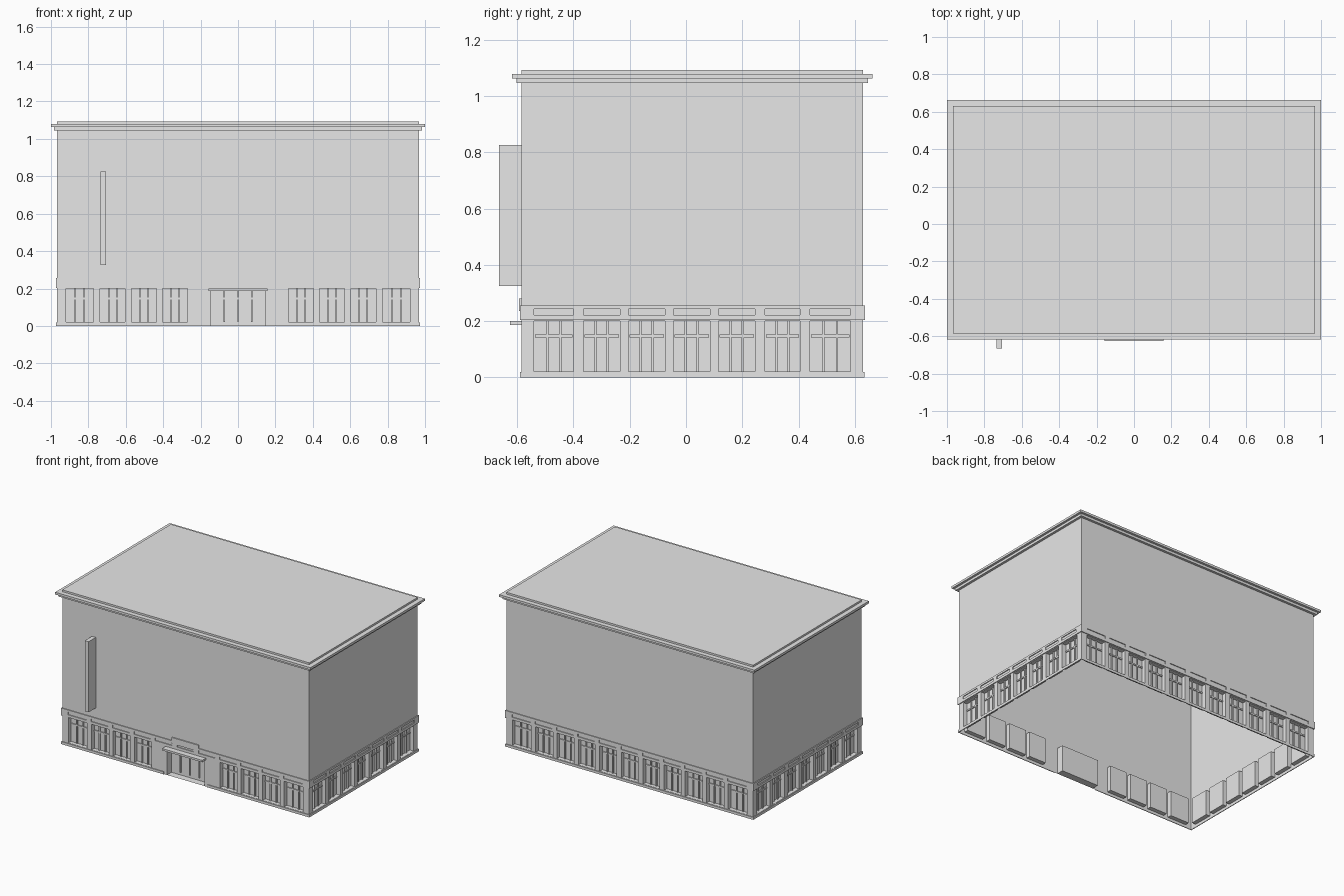
import bpy
import bmesh
from mathutils import Matrix, Vector

if "Cube" in bpy.data.objects:
    bpy.data.objects.remove(bpy.data.objects["Cube"], do_unlink=True)

# One plain grey
grey = bpy.data.materials.new("plain grey")
grey.use_nodes = True
grey.diffuse_color = (0.8, 0.8, 0.8, 1)
grey.node_tree.nodes["Principled BSDF"].inputs["Base Color"].default_value = (0.8, 0.8, 0.8, 1)

HALF_X, FRONT, BACK = 0.967, -0.585, 0.63
MID_Y, HALF_Y = (FRONT + BACK) / 2, (BACK - FRONT) / 2
WALL_TOP = 1.046
SILL, HEAD, RECESS = 0.02, 0.2, 0.03
parts = {}


def part(name):
    return parts.setdefault(name, bmesh.new())


def quad(bm, frame, points):
    bm.faces.new([bm.verts.new(frame @ Vector(p)) for p in points])


def box(name, frame, u0, u1, d0, d1, z0, z1):
    """Box in wall space: u along the wall, d outwards, z up."""
    size = Matrix.Diagonal((u1 - u0, d1 - d0, z1 - z0, 1))
    place = Matrix.Translation(((u0 + u1) / 2, (d0 + d1) / 2, (z0 + z1) / 2))
    bmesh.ops.create_cube(part(name), size=1, matrix=frame @ place @ size)


def wall_frame(origin, along, out):
    m = Matrix.Identity(4)
    m.col[0][:3] = along
    m.col[1][:3] = out
    m.col[3][:3] = origin
    return m


def wall(frame, half, openings):
    """Thin wall with recessed openings (u0, u1, z0, z1, depth)."""
    bm = part("walls")

    def panel(u0, u1, z0, z1, d=0):
        if z1 - z0 > 0.001:
            quad(bm, frame, [(u0, d, z0), (u1, d, z0), (u1, d, z1), (u0, d, z1)])

    u = -half
    for u0, u1, z0, z1, depth in sorted(openings):
        panel(u, u0, 0, WALL_TOP)
        panel(u0, u1, 0, z0)
        panel(u0, u1, z1, WALL_TOP)
        panel(u0, u1, z0, z1, -depth)
        ring = [(u0, z0), (u1, z0), (u1, z1), (u0, z1)]
        for (a, az), (b, bz) in zip(ring, ring[1:] + ring[:1]):
            quad(bm, frame, [(a, 0, az), (b, 0, bz), (b, -depth, bz), (a, -depth, az)])
        u = u1
    panel(u, half, 0, WALL_TOP)


def bars(name, frame, u0, u1, top, depth, count, rail):
    """Upright bars and one rail in front of a recessed pane."""
    step = (u1 - u0) / count
    for i in range(1, count):
        u = u0 + i * step
        box(name, frame, u - 0.004, u + 0.004, -depth, 0.009 - depth, SILL, top)
    for i in range(count):
        box(name, frame, u0 + i * step + 0.004, u0 + (i + 1) * step - 0.004,
            -depth, 0.007 - depth, rail, rail + 0.01)


def band(frame, half, columns):
    """Shallow band above the windows with a slot over each column."""
    out = 0.006
    end = half + out
    box("slot_band", frame, -end, end, 0, out, 0.204, 0.222)
    box("slot_band", frame, -end, end, 0, out, 0.242, 0.256)
    u = -end
    for u0, u1 in sorted(columns):
        box("slot_band", frame, u, u0, 0, out, 0.222, 0.242)
        u = u1
    box("slot_band", frame, u, end, 0, out, 0.222, 0.242)


# Window columns
half_row = [(0.27, 0.403), (0.435, 0.57), (0.603, 0.737), (0.772, 0.92)]
mirrored = [(-b, -a) for a, b in half_row]
middle = [(-0.235, -0.105), (-0.065, 0.065), (0.105, 0.235)]
long_row = mirrored + middle + half_row
side_y = [(-0.54, -0.4), (-0.365, -0.235), (-0.205, -0.075), (-0.045, 0.085),
          (0.115, 0.245), (0.28, 0.405), (0.44, 0.585)]
side_row = [(a - MID_Y, b - MID_Y) for a, b in side_y]
side_flip = [(-b, -a) for a, b in side_row]

front = wall_frame((0, FRONT, 0), (1, 0, 0), (0, -1, 0))
back = wall_frame((0, BACK, 0), (-1, 0, 0), (0, 1, 0))
right = wall_frame((HALF_X, MID_Y, 0), (0, 1, 0), (1, 0, 0))
left = wall_frame((-HALF_X, MID_Y, 0), (0, -1, 0), (-1, 0, 0))

DOOR, DOOR_TOP, DOOR_DEPTH = 0.147, 0.186, 0.05
door = (-DOOR, DOOR, 0, DOOR_TOP, DOOR_DEPTH)

# Four walls with windows, band and plinth
for frame, half, windows, slots, extra in (
        (front, HALF_X, mirrored + half_row, long_row, [door]),
        (back, HALF_X, long_row, long_row, []),
        (right, HALF_Y, side_row, side_row, []),
        (left, HALF_Y, side_flip, side_flip, [])):
    wall(frame, half, [(a, b, SILL, HEAD, RECESS) for a, b in windows] + extra)
    for a, b in windows:
        bars("window_bars", frame, a, b, HEAD, RECESS, 3, 0.142)
    band(frame, half, slots)
    end = half + 0.005
    runs = [(-end, -0.17), (0.17, end)] if extra else [(-end, end)]
    for a, b in runs:
        box("plinth", frame, a, b, 0, 0.005, 0, 0.018)

# Entrance, plaque and upright fin
bars("door_bars", front, -DOOR, DOOR, DOOR_TOP, DOOR_DEPTH, 4, 0.142)
box("door_canopy", front, -0.157, 0.157, 0, 0.04, DOOR_TOP, 0.2)
box("plaque", front, -0.105, 0.105, 0, 0.008, 0.236, 0.28)
box("upright_fin", front, -0.735, -0.705, 0, 0.08, 0.325, 0.825)

# Stepped cornice and flat roof
roof = part("cornice_roof")
profile = [(0, WALL_TOP), (0.017, WALL_TOP), (0.017, 1.063), (0.033, 1.063),
           (0.033, 1.079), (0, 1.079), (0, 1.092)]
rings = []
for grow, z in profile:
    x, y = HALF_X + grow, HALF_Y + grow
    rings.append([roof.verts.new((sx * x, MID_Y + sy * y, z))
                  for sx, sy in ((-1, -1), (1, -1), (1, 1), (-1, 1))])
for low, high in zip(rings, rings[1:]):
    for i in range(4):
        j = (i + 1) % 4
        roof.faces.new((low[i], low[j], high[j], high[i]))
roof.faces.new(rings[-1])

# Turn every part into an object
for name, bm in parts.items():
    if name == "walls":
        bmesh.ops.remove_doubles(bm, verts=bm.verts[:], dist=0.0001)
    bmesh.ops.recalc_face_normals(bm, faces=bm.faces[:])
    mesh = bpy.data.meshes.new(name)
    bm.to_mesh(mesh)
    bm.free()
    mesh.materials.append(grey)
    bpy.context.collection.objects.link(bpy.data.objects.new(name, mesh))
